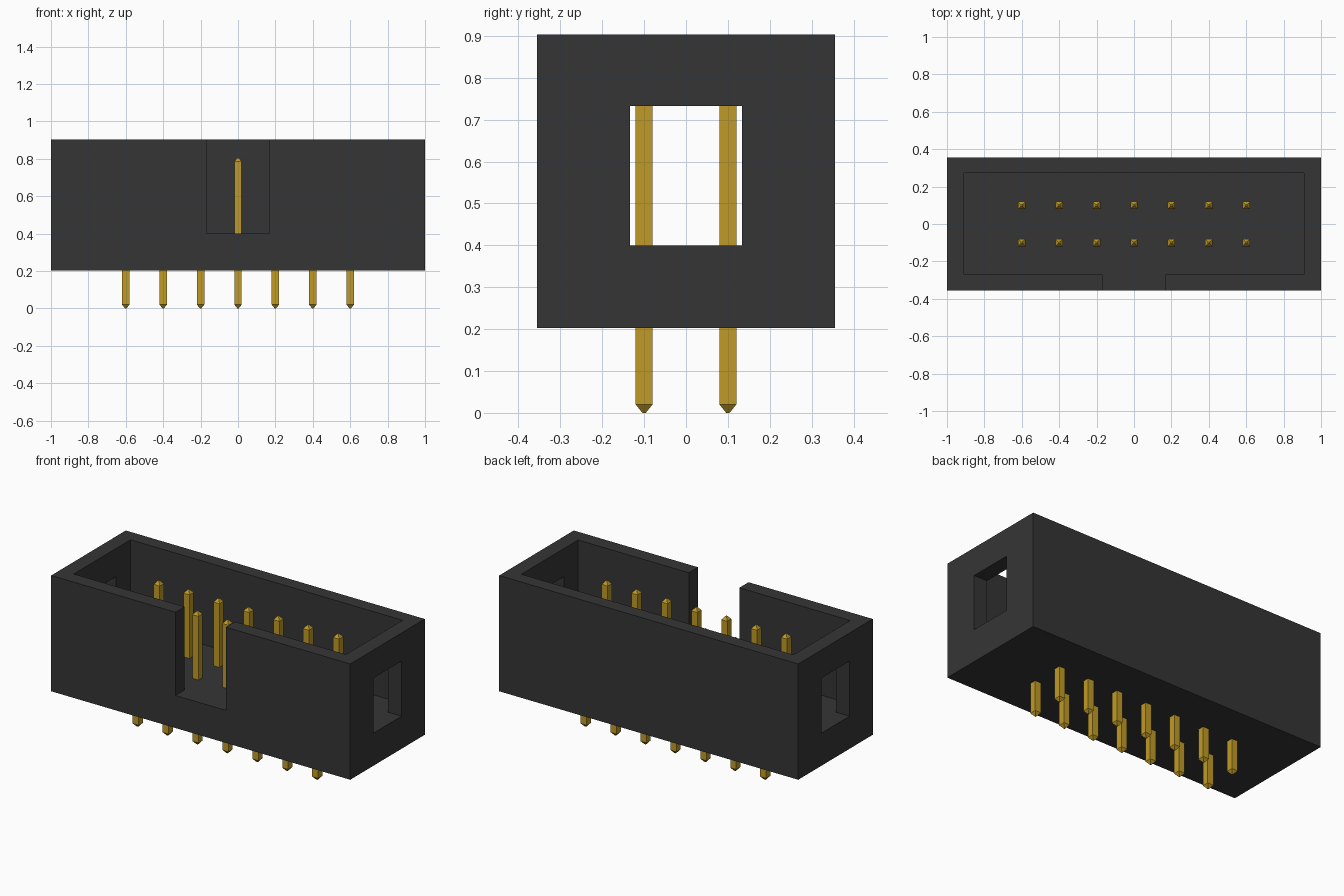
import bpy, bmesh
from mathutils import Vector

cube = bpy.data.objects.get("Cube")
if cube:
    bpy.data.objects.remove(cube, do_unlink=True)


def material(name, rgb):
    m = bpy.data.materials.new(name)
    m.use_nodes = True
    m.diffuse_color = (*rgb, 1)
    m.node_tree.nodes["Principled BSDF"].inputs["Base Color"].default_value = (*rgb, 1)
    return m


black = material("black plastic", (0.036, 0.036, 0.036))
gold = material("gold metal", (0.53, 0.33, 0.02))


def finish(name, bm, mat):
    mesh = bpy.data.meshes.new(name)
    bm.to_mesh(mesh)
    bm.free()
    mesh.materials.append(mat)
    obj = bpy.data.objects.new(name, mesh)
    bpy.context.collection.objects.link(obj)
    return obj


def box(name, lo, hi, mat):
    lo, hi = Vector(lo), Vector(hi)
    bm = bmesh.new()
    bmesh.ops.create_cube(bm, size=1)
    bmesh.ops.scale(bm, vec=hi - lo, verts=bm.verts)
    bmesh.ops.translate(bm, vec=(lo + hi) / 2, verts=bm.verts)
    return finish(name, bm, mat)


def cut(obj, lo, hi):
    cutter = box("cutter", lo, hi, black)
    cutter.hide_render = True
    mod = obj.modifiers.new("cut", "BOOLEAN")
    mod.operation, mod.solver, mod.object = "DIFFERENCE", "EXACT", cutter
    bpy.context.view_layer.objects.active = obj
    bpy.ops.object.modifier_apply(modifier=mod.name)
    bpy.data.objects.remove(cutter, do_unlink=True)


# Housing: open tray with a key slot at the front and a window in each end
FLOOR = 0.4
housing = box("housing", (-1, -0.356, 0.203), (1, 0.356, 0.903), black)
cut(housing, (-0.91, -0.269, FLOOR), (0.91, 0.273, 1.1))
cut(housing, (-0.169, -0.5, FLOOR), (0.169, -0.2, 1.1))
cut(housing, (-1.2, -0.134, FLOOR), (1.2, 0.134, 0.733))


# Pins: square rods tapered at both ends
def pin(name, x, y):
    half, tip, top, taper = 0.02, 0.004, 0.805, 0.02
    bm = bmesh.new()
    rings = []
    for z, r in ((0, tip), (taper, half), (top - taper, half), (top, tip)):
        rings.append([bm.verts.new((x + sx * r, y + sy * r, z))
                      for sx, sy in ((-1, -1), (1, -1), (1, 1), (-1, 1))])
    for a, b in zip(rings, rings[1:]):
        for i in range(4):
            j = (i + 1) % 4
            bm.faces.new((a[i], a[j], b[j], b[i]))
    bm.faces.new(rings[0][::-1])
    bm.faces.new(rings[-1])
    finish(name, bm, gold)


for row, y in (("front", -0.1), ("back", 0.1)):
    for i in range(7):
        pin(f"{row}_pin_{i + 1}", (i - 3) * 0.2, y)
